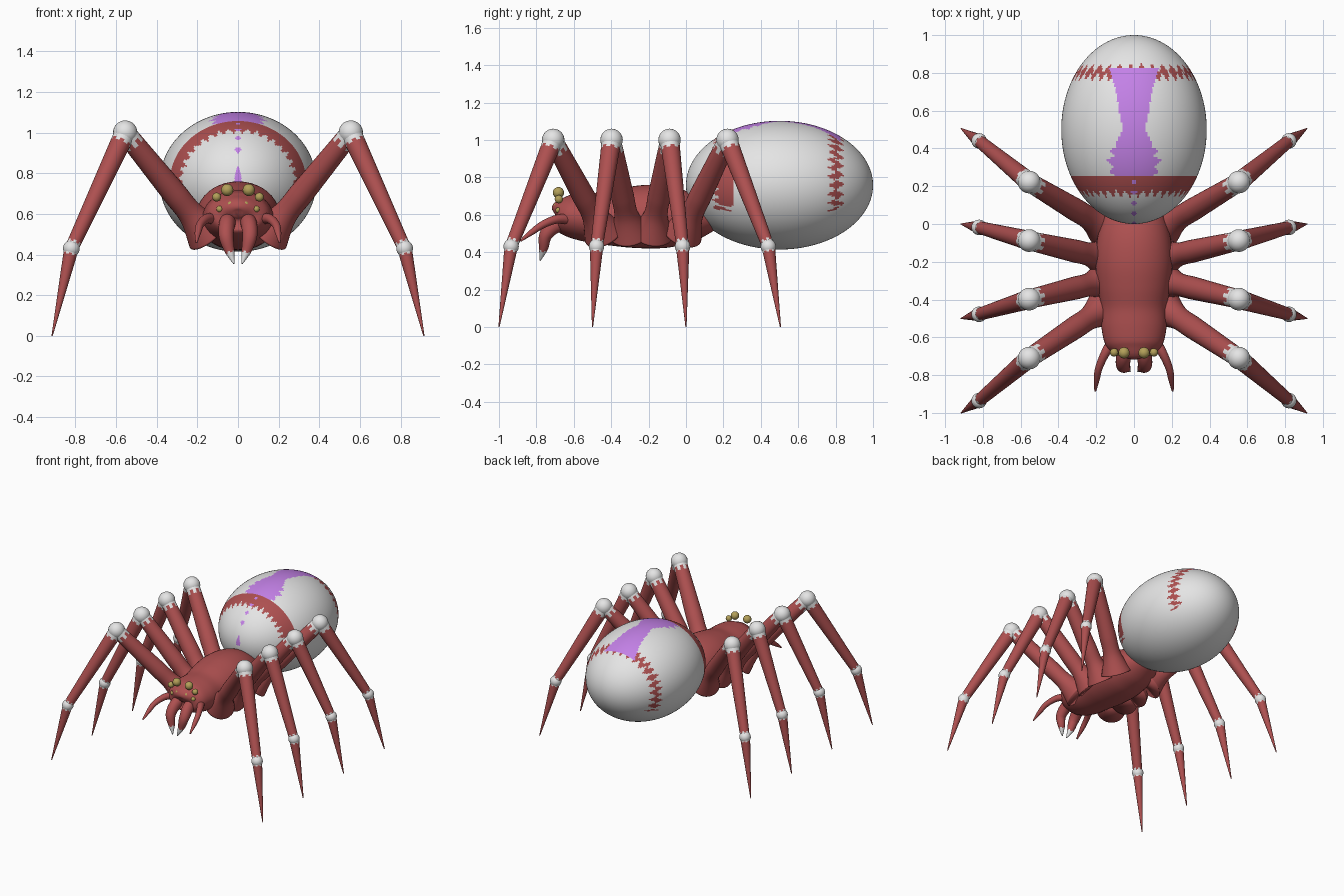
import bpy, bmesh, math
from mathutils import Vector

cube = bpy.data.objects.get("Cube")
if cube:
    bpy.data.objects.remove(cube, do_unlink=True)


def material(name, rgb):
    m = bpy.data.materials.new(name)
    m.use_nodes = True
    m.diffuse_color = (*rgb, 1)
    m.node_tree.nodes["Principled BSDF"].inputs["Base Color"].default_value = (*rgb, 1)
    return m


RED = material("brick red", (0.42, 0.08, 0.08))
WHITE = material("bone white", (0.78, 0.78, 0.78))
PURPLE = material("violet", (0.55, 0.22, 0.8))
GOLD = material("gold", (0.45, 0.35, 0.1))
X, Y = Vector((1, 0, 0)), Vector((0, 1, 0))


def finish(bm, name, mats):
    bmesh.ops.recalc_face_normals(bm, faces=bm.faces[:])
    for f in bm.faces:
        f.smooth = True
    me = bpy.data.meshes.new(name)
    bm.to_mesh(me)
    bm.free()
    for m in mats:
        me.materials.append(m)
    ob = bpy.data.objects.new(name, me)
    bpy.context.collection.objects.link(ob)
    return ob


def zigzag(turns):
    """Triangle wave between -1 and 1."""
    return abs((turns % 1) * 4 - 2) - 1


def spline(pts, u):
    """Smooth interpolation through tuples of numbers, u from 0 to 1."""
    n = len(pts) - 1
    i = min(int(u * n), n - 1)
    t = u * n - i
    a, b, c, d = (pts[min(max(k, 0), n)] for k in range(i - 1, i + 3))
    return [q + 0.5 * t * (r - p + t * (2 * p - 5 * q + 4 * r - s + t * (3 * (q - r) + s - p)))
            for p, q, r, s in zip(a, b, c, d)]


def tube(name, pts, ref, sides=20, rings=24, mats=(RED,), rule=None):
    """Loft along points (x, y, z, radius on ref, other radius), capped at both ends."""
    bm = bmesh.new()
    loops = []
    for i in range(rings + 1):
        u = i / rings
        p = spline(pts, u)
        ahead, behind = spline(pts, min(u + 0.01, 1)), spline(pts, max(u - 0.01, 0))
        t = (Vector(ahead[:3]) - Vector(behind[:3])).normalized()
        a = (ref - t * ref.dot(t)).normalized()
        b = t.cross(a)
        loops.append([bm.verts.new(Vector(p[:3]) + a * p[3] * math.cos(k * math.tau / sides)
                                   + b * p[4] * math.sin(k * math.tau / sides))
                      for k in range(sides)])
    for i in range(rings):
        for k in range(sides):
            n = (k + 1) % sides
            f = bm.faces.new((loops[i][k], loops[i][n], loops[i + 1][n], loops[i + 1][k]))
            if rule:
                f.material_index = rule((i + 0.5) / rings, (k + 0.5) / sides)
    for end, u in ((loops[0], 0), (loops[-1], 1)):
        f = bm.faces.new(end)
        if rule:
            f.material_index = rule(u, 0)
    return finish(bm, name, mats)


def ball(name, center, radius, mat):
    bm = bmesh.new()
    bmesh.ops.create_uvsphere(bm, u_segments=24, v_segments=16, radius=radius)
    bmesh.ops.translate(bm, vec=center, verts=bm.verts[:])
    return finish(bm, name, [mat])


# Body: one smooth loft from head to waist (y, half width, top, bottom)
sections = [(-0.70, 0.02, 0.62, 0.58), (-0.685, 0.10, 0.68, 0.53), (-0.64, 0.15, 0.705, 0.49),
            (-0.55, 0.172, 0.715, 0.46), (-0.44, 0.175, 0.72, 0.44), (-0.32, 0.195, 0.745, 0.425),
            (-0.2, 0.205, 0.76, 0.42), (-0.08, 0.195, 0.75, 0.425), (0.03, 0.165, 0.71, 0.45),
            (0.12, 0.12, 0.66, 0.5), (0.2, 0.05, 0.62, 0.56)]
tube("body", [(0, y, (t + b) / 2, w, (t - b) / 2) for y, w, t, b in sections], X, 40, 60)

# Abdomen: egg with poles along y, painted by face position
RX, RY, RZ, CY, CZ = 0.385, 0.5, 0.344, 0.5, 0.758
STRIPE = [(0.25, 0.11), (0.33, 0.13), (0.4, 0.11), (0.5, 0.06), (0.58, 0.075),
          (0.7, 0.095), (0.76, 0.11), (0.83, 0.135)]


def stripe_width(y):
    for (y0, w0), (y1, w1) in zip(STRIPE, STRIPE[1:]):
        if y0 <= y <= y1:
            return w0 + (w1 - w0) * (y - y0) / (y1 - y0)
    return 0


def abdomen_colour(c):
    angle = math.atan2(c.x / RX, (c.z - CZ) / RZ) / math.tau
    tooth = zigzag(angle * 38)
    if c.z > CZ:
        jag = 0.018 * zigzag(c.y * 18) if c.y < 0.42 else 0
        if abs(c.x) < stripe_width(c.y) + jag:
            return 2
    if c.z > 0.635 + 0.02 * tooth:
        if 0.16 + 0.02 * tooth < c.y < 0.25:
            return 1
        if 0.78 + 0.025 * tooth < c.y < 0.825 + 0.025 * zigzag(angle * 31 + 0.3):
            return 1
    return 0


bm = bmesh.new()
bmesh.ops.create_uvsphere(bm, u_segments=200, v_segments=128, radius=1)
for v in bm.verts:
    x, y, z = v.co
    v.co = (x * RX, CY + z * RY, CZ - y * RZ)
for f in bm.faces:
    f.material_index = abdomen_colour(f.calc_center_median())
finish(bm, "abdomen", [WHITE, RED, PURPLE])


# Jagged white cuffs on the leg joints
def cuff(start, end):
    def rule(u, k):
        tooth = zigzag(k * 7) * 0.022
        return int(u < start + tooth or u > 1 - end + tooth)
    return rule


def lerp(a, b, r0, r1, n=3):
    return [(*a.lerp(b, i / n), r0 + (r1 - r0) * i / n, r0 + (r1 - r0) * i / n)
            for i in range(n + 1)]


# Legs: y of hip, knee, ankle, foot from front to back
LEGS = {"front": (-0.44, -0.71, -0.935, -1.0), "front_middle": (-0.30, -0.398, -0.478, -0.5),
        "rear_middle": (-0.18, -0.088, -0.018, 0.0), "rear": (-0.02, 0.222, 0.44, 0.505)}
for side, s in (("left", 1), ("right", -1)):
    for place, (hy, ky, ay, fy) in LEGS.items():
        tag = f"{side}_{place}"
        hip, knee = Vector((s * 0.15, hy, 0.5)), Vector((s * 0.555, ky, 1.0))
        ankle, foot = Vector((s * 0.82, ay, 0.43)), Vector((s * 0.915, fy, 0.0))
        upper = lerp(hip, knee, 0.068, 0.05, 5)
        upper[0] = (*hip, 0.11, 0.11)
        tube(tag + "_upper_leg", upper, Y, 28, 50, (RED, WHITE), cuff(-1, 0.1))
        tube(tag + "_lower_leg", lerp(knee, ankle, 0.052, 0.033), Y, 28, 50,
             (RED, WHITE), cuff(0.11, 0.07))
        tube(tag + "_claw", lerp(ankle, foot, 0.036, 0.003), Y, 28, 50,
             (RED, WHITE), cuff(0.09, -1))
        ball(tag + "_knee", knee, 0.06, WHITE)
        ball(tag + "_ankle", ankle, 0.041, WHITE)

    # Fangs with white tips
    tube(side + "_fang", [(s * 0.045, -0.62, 0.57, 0.04, 0.05), (s * 0.055, -0.7, 0.545, 0.04, 0.045),
                          (s * 0.058, -0.75, 0.49, 0.036, 0.035), (s * 0.042, -0.762, 0.42, 0.025, 0.024),
                          (s * 0.02, -0.78, 0.355, 0.003, 0.003)], X, 20, 40, (RED, WHITE),
         lambda u, k: int(u > 0.79 + 0.03 * zigzag(k * 5)))

    # Feelers beside the fangs
    tube(side + "_feeler", [(s * 0.1, -0.6, 0.57, 0.03, 0.03), (s * 0.15, -0.68, 0.578, 0.024, 0.024),
                            (s * 0.185, -0.76, 0.55, 0.02, 0.02), (s * 0.197, -0.82, 0.51, 0.016, 0.016),
                            (s * 0.205, -0.885, 0.46, 0.005, 0.005)], X)

    # Eyes in four sizes
    for i, (x, y, z, r) in enumerate([(0.053, -0.682, 0.718, 0.03), (0.105, -0.68, 0.683, 0.022),
                                      (0.036, -0.688, 0.645, 0.02), (0.09, -0.682, 0.624, 0.016)]):
        ball(f"{side}_eye_{i + 1}", (s * x, y, z), r, GOLD)
